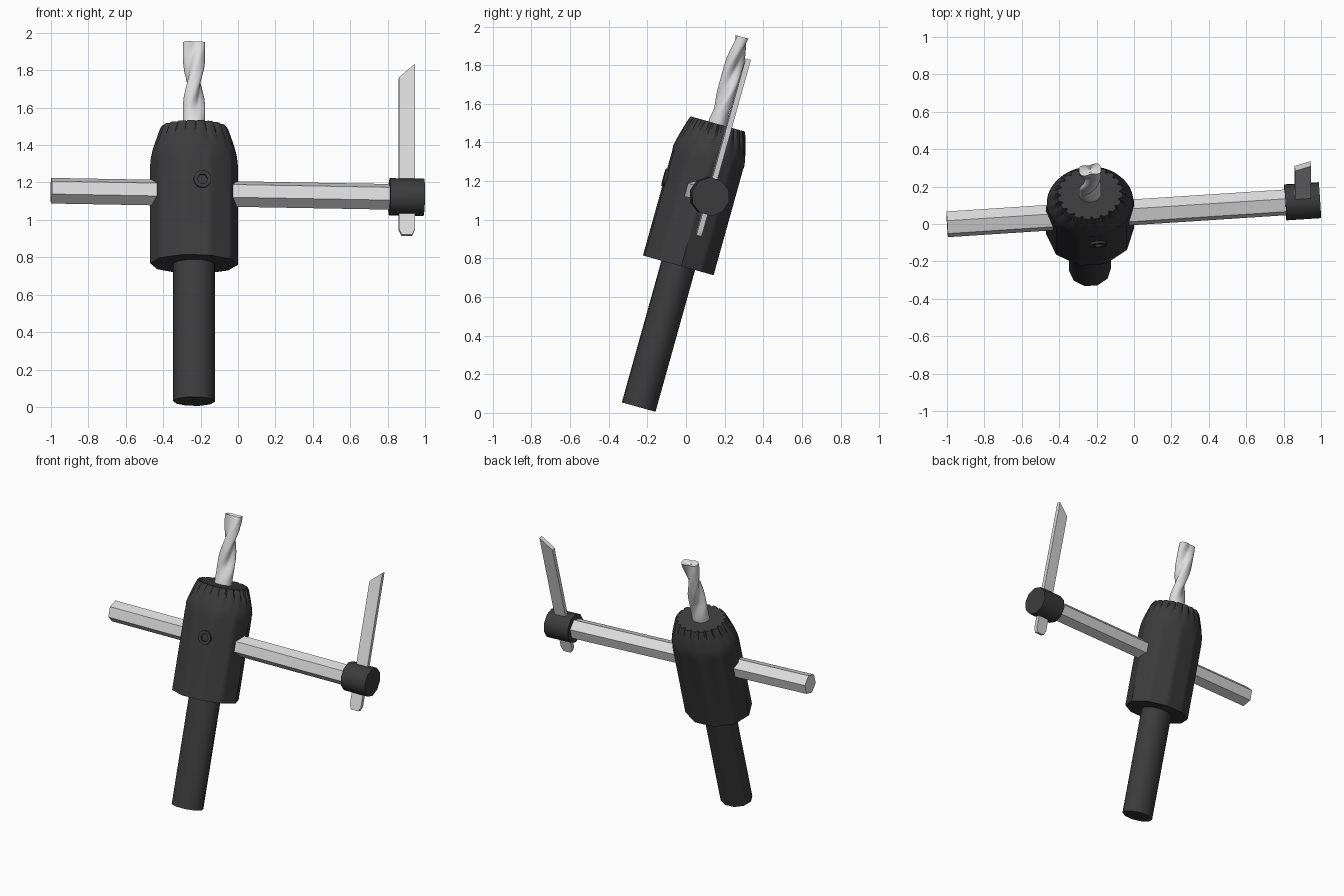
import bpy, bmesh
from math import pi, cos, sin, radians
from mathutils import Matrix, Vector

cube = bpy.data.objects.get("Cube")
if cube:
    bpy.data.objects.remove(cube)


def material(name, value, metal=0.0):
    m = bpy.data.materials.new(name)
    m.use_nodes = True
    m.diffuse_color = (value, value, value, 1)
    m.node_tree.nodes["Principled BSDF"].inputs["Base Color"].default_value = m.diffuse_color
    return m


DARK = material("dark grey", 0.045)
STEEL = material("light steel", 0.72)

# The whole tool leans back and is slightly turned about its own axis
FRAME = (Matrix.Translation((-0.235, -0.245, 0.03))
         @ Matrix.Rotation(radians(-15.6), 4, 'X')
         @ Matrix.Rotation(radians(3.85), 4, 'Z'))
SQUASH = 0.83                      # depth of the parts around the main axis
ARM_Y, ARM_Z = -0.017, 1.15


def loft(name, rings, mat, angle=45):
    """Skin equal-length rings of points and cap both ends."""
    bm = bmesh.new()
    loops = [[bm.verts.new(p) for p in ring] for ring in rings]
    n = len(loops[0])
    for a, b in zip(loops, loops[1:]):
        for i in range(n):
            j = (i + 1) % n
            bm.faces.new((a[i], a[j], b[j], b[i]))
    bm.faces.new(loops[0][::-1])
    bm.faces.new(loops[-1])
    bmesh.ops.recalc_face_normals(bm, faces=bm.faces)
    me = bpy.data.meshes.new(name)
    bm.to_mesh(me)
    bm.free()
    me.materials.append(mat)
    me.shade_smooth()
    me.set_sharp_from_angle(angle=radians(angle))
    ob = bpy.data.objects.new(name, me)
    bpy.context.collection.objects.link(ob)
    ob.matrix_world = FRAME
    return ob


def polygon_radius(r, sides, a):
    """Distance to the edge of a regular polygon in direction a."""
    step = 2 * pi / sides
    return r * cos(step / 2) / cos(a % step - step / 2)


def upright(z, n, radius):
    """Ring around the main axis; radius is a function of index and angle."""
    ring = []
    for k in range(n):
        a = 2 * pi * k / n
        r = radius(k, a)
        ring.append((r * cos(a), SQUASH * r * sin(a), z))
    return ring


def across(x, n, r, turn=0.0):
    """Ring around the cross arm."""
    angles = [turn + 2 * pi * k / n for k in range(n)]
    return [(x, ARM_Y + r * cos(a), ARM_Z + r * sin(a)) for a in angles]


# Shank
loft("shank", [upright(z, 10, lambda k, a: 0.112) for z in (0, 0.8)], DARK)

# Body: ten-sided below, round cone with a grooved rim above
def faceted(k, a):
    return polygon_radius(0.235, 10, a)


body = [upright(z, 80, faceted) for z in (0.762, 1.31)]
for z, r, groove in ((1.35, 0.231, 0), (1.39, 0.222, 0), (1.43, 0.21, 0.03),
                     (1.505, 0.184, 0.09), (1.522, 0.174, 0.11)):
    body.append(upright(z, 80, lambda k, a: r * (1 - groove * (k % 4 == 0))))
loft("body", body, DARK, 40)

# Drill bit: two lobes twisting up, flutes fading into a round base
def bit_ring(z, scale=1.0, drop=0.0):
    fade = min(1, max(0, (z - 1.54) / 0.12))
    phase = pi * (z - 1.975) / 0.4

    def radius(k, a):
        lobe = min(1.0, 1.35 * cos(a - phase) ** 2)
        return scale * (0.06 - 0.03 * fade * (1 - lobe))
    return upright(z - drop, 32, radius)


levels = 28
bit = [bit_ring(1.5 + 0.49 * i / levels) for i in range(levels + 1)]
bit.append(bit_ring(1.99, 0.3, 0.02))
loft("drill_bit", bit, STEEL)

# Cross arm and its end collar
loft("cross_arm", [across(x, 6, 0.071, pi / 6) for x in (-0.767, 1.1)], STEEL, 30)
loft("collar", [across(x, 10, 0.1) for x in (1.045, 1.23)], DARK)

# Blade: clipped foot, slanted point
outline = [(-0.043, 0.97), (-0.028, 0.938), (0.028, 0.938), (0.043, 0.97),
           (0.043, 1.887), (-0.043, 1.81)]
loft("blade", [[(1.139 + x, ARM_Y + y, z) for x, z in outline]
               for y in (-0.014, 0.014)], STEEL, 30)

# Clamping screw with a hexagonal socket, set in the front of the body
def screw_ring(y, radius):
    ring = []
    for k in range(24):
        a = 2 * pi * k / 24
        ring.append((0.032 + radius(a) * cos(a), y, 1.182 + radius(a) * sin(a)))
    return ring


def rim(a):
    return 0.047


def socket(a):
    return polygon_radius(0.028, 6, a)


loft("clamp_screw", [screw_ring(-0.15, rim), screw_ring(-0.198, rim),
                     screw_ring(-0.198, socket), screw_ring(-0.165, socket)], DARK, 35)
